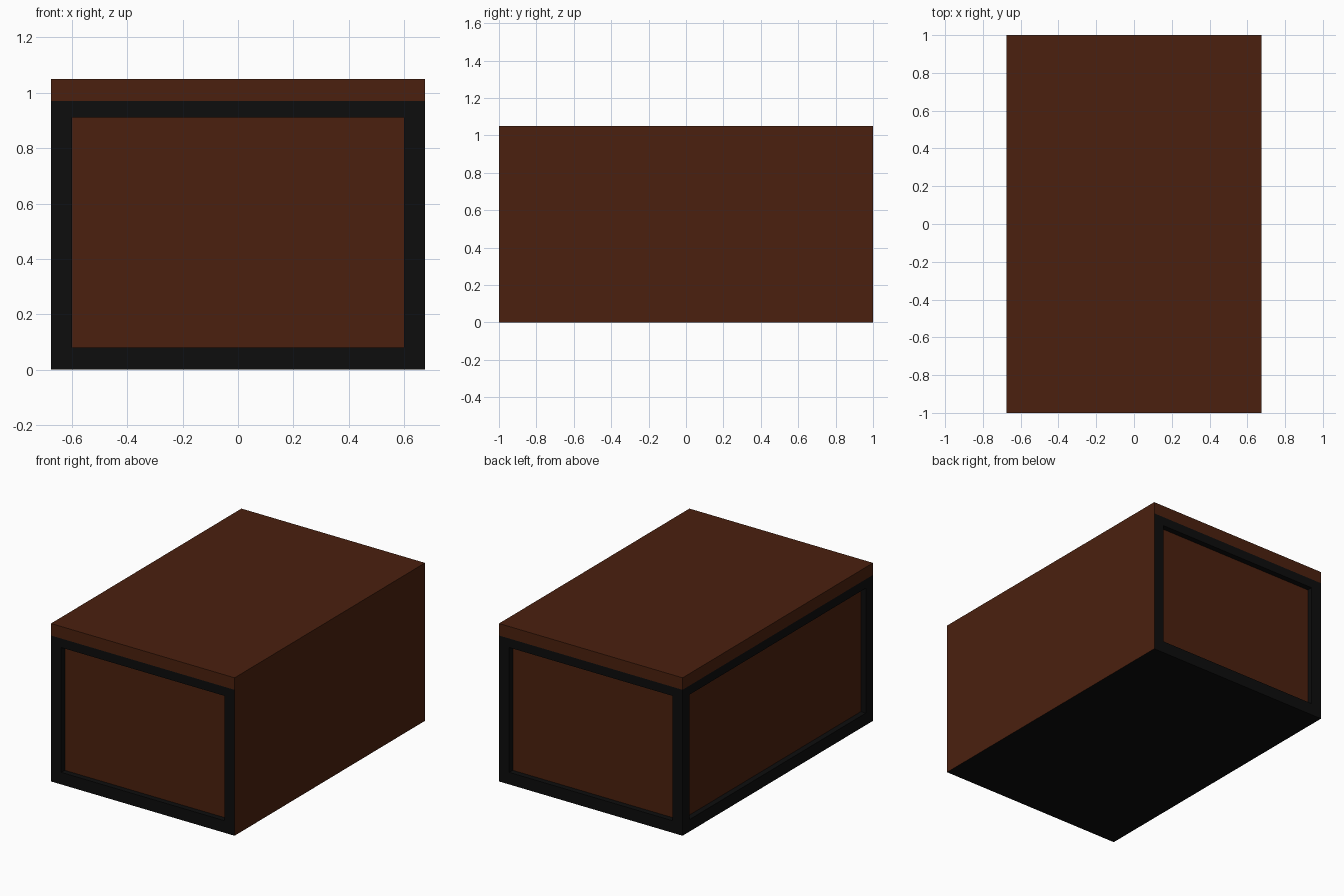
import bpy, bmesh
from mathutils import Vector

if "Cube" in bpy.data.objects:
    bpy.data.objects.remove(bpy.data.objects["Cube"])

W, D, H = 0.675, 1.0, 1.05      # half width, half depth, height
LID_Z = 0.97                    # underside of the lid
POST, RAIL_LOW, RAIL_TOP = 0.075, 0.08, 0.91
RECESS = 0.037


def material(name, rgb):
    m = bpy.data.materials.new(name)
    m.diffuse_color = (*rgb, 1.0)
    m.use_nodes = True
    m.node_tree.nodes["Principled BSDF"].inputs["Base Color"].default_value = m.diffuse_color
    return m


brown = material("dark brown wood", (0.070, 0.0146, 0.0045))
black = material("black frame", (0.004, 0.004, 0.004))


def box(bm, z0, z1):
    bmesh.ops.create_cube(bm, size=1.0)
    for v in bm.verts:
        v.co = Vector((v.co.x * 2 * W, v.co.y * 2 * D, z1 if v.co.z > 0 else z0))
    bm.normal_update()


def finish(bm, name, mats):
    bmesh.ops.recalc_face_normals(bm, faces=bm.faces[:])
    mesh = bpy.data.meshes.new(name)
    bm.to_mesh(mesh)
    bm.free()
    for m in mats:
        mesh.materials.append(m)
    obj = bpy.data.objects.new(name, mesh)
    bpy.context.collection.objects.link(obj)
    return obj


# Cabinet body: black frame with recessed brown panels on front, back and left
bm = bmesh.new()
box(bm, 0.0, LID_Z)
for f in bm.faces:
    f.material_index = 1
framed = []
for f in bm.faces:
    if f.normal.x > 0.9:
        f.material_index = 0            # right side is plain brown
    elif f.normal.x < -0.9 or abs(f.normal.y) > 0.9:
        framed.append((f, f.normal.copy()))


def shrink(value, half):
    return max(-half + POST, min(half - POST, value))


for f, n in framed:
    # frame border
    bmesh.ops.inset_individual(bm, faces=[f], thickness=0.02)
    for v in f.verts:
        v.co.z = RAIL_TOP if v.co.z > 0.5 else RAIL_LOW
        if abs(n.x) > 0.5:
            v.co.y = (D - POST) * (1 if v.co.y > 0 else -1)
        else:
            v.co.x = (W - POST) * (1 if v.co.x > 0 else -1)
    # recessed panel with black reveal
    bmesh.ops.inset_individual(bm, faces=[f], thickness=0.0)
    for v in f.verts:
        v.co -= n * RECESS
    f.material_index = 0
finish(bm, "cabinet_body", [brown, black])

# Lid slab
bm = bmesh.new()
box(bm, LID_Z, H)
finish(bm, "lid", [brown])
